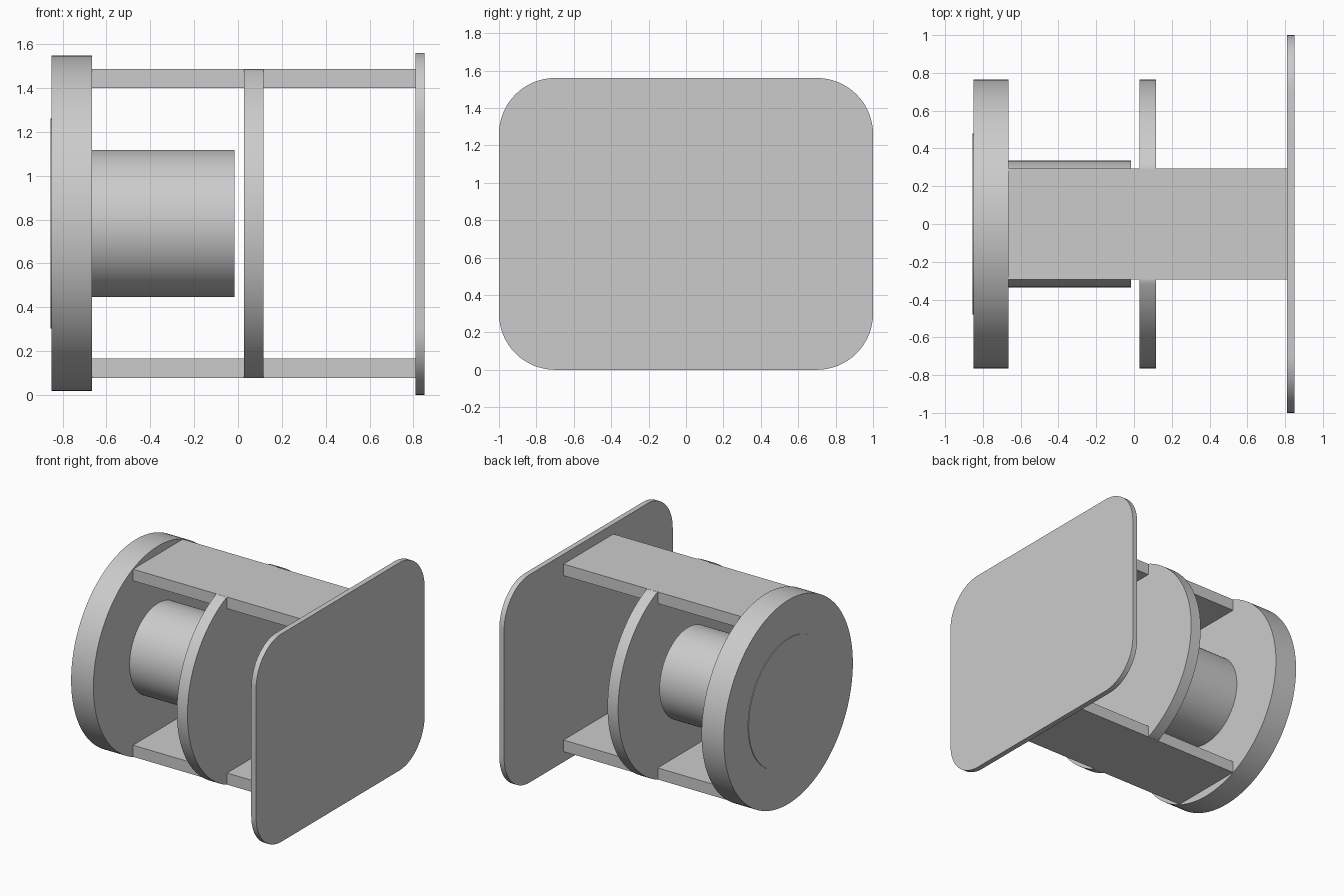
import bpy
import bmesh
from math import sin, cos, pi, radians

cube = bpy.data.objects.get("Cube")
if cube:
    bpy.data.objects.remove(cube)

AXIS = 0.782          # height of the shared axis
RADIUS = 0.765        # radius of the large discs
STRAP_TOP = 0.704     # strap outer face, measured from the axis

grey = bpy.data.materials.new("light grey")
grey.use_nodes = True
COLOUR = (0.6, 0.6, 0.6, 1)
grey.diffuse_color = COLOUR
grey.node_tree.nodes["Principled BSDF"].inputs["Base Color"].default_value = COLOUR


def extrude_x(name, outline, x0, x1, smooth=True):
    """Extrude a (y, z) outline, centred on the axis, from x0 to x1."""
    bm = bmesh.new()
    face = bm.faces.new([bm.verts.new((x0, y, AXIS + z)) for y, z in outline])
    new = bmesh.ops.extrude_face_region(bm, geom=[face])["geom"]
    verts = [v for v in new if isinstance(v, bmesh.types.BMVert)]
    bmesh.ops.translate(bm, verts=verts, vec=(x1 - x0, 0, 0))
    bmesh.ops.recalc_face_normals(bm, faces=bm.faces)
    mesh = bpy.data.meshes.new(name)
    bm.to_mesh(mesh)
    bm.free()
    mesh.materials.append(grey)
    obj = bpy.data.objects.new(name, mesh)
    bpy.context.collection.objects.link(obj)
    if smooth:
        bpy.ops.object.select_all(action='DESELECT')
        obj.select_set(True)
        bpy.context.view_layer.objects.active = obj
        bpy.ops.object.shade_smooth_by_angle(angle=radians(30))
    return obj


def circle(r, n=128):
    return [(r * cos(2 * pi * i / n), r * sin(2 * pi * i / n)) for i in range(n)]


def rectangle(half_y, z0, z1):
    return [(-half_y, z0), (half_y, z0), (half_y, z1), (-half_y, z1)]


def rounded_rectangle(half_y, half_z, r, n=16):
    points = []
    for k, (sy, sz) in enumerate([(1, 1), (-1, 1), (-1, -1), (1, -1)]):
        for i in range(n + 1):
            a = (k + i / n) * pi / 2
            points.append((sy * (half_y - r) + r * cos(a),
                           sz * (half_z - r) + r * sin(a)))
    return points


# Thick end disc with a thin raised face
extrude_x("end_disc", circle(RADIUS), -0.85, -0.665)
extrude_x("end_disc_face", circle(0.478), -0.855, -0.85)

# Drum standing on the inside of the end disc
extrude_x("drum", circle(0.336), -0.665, -0.015)

# Middle disc, cut flat just inside the straps
limit = STRAP_TOP - 0.0003
flattened = [(y, max(-limit, min(limit, z))) for y, z in circle(RADIUS, 256)]
extrude_x("middle_disc", flattened, 0.028, 0.116)

# Straps joining the discs to the plate
for name, side in (("top_strap", 1), ("bottom_strap", -1)):
    extrude_x(name, rectangle(0.295, side * (STRAP_TOP - 0.087), side * STRAP_TOP),
              -0.665, 0.81, smooth=False)

# Mounting plate with rounded corners
plate = extrude_x("mounting_plate", rounded_rectangle(1.0, 0.78, 0.3), 0.81, 0.85)
plate.location.z = 0.78 - AXIS
